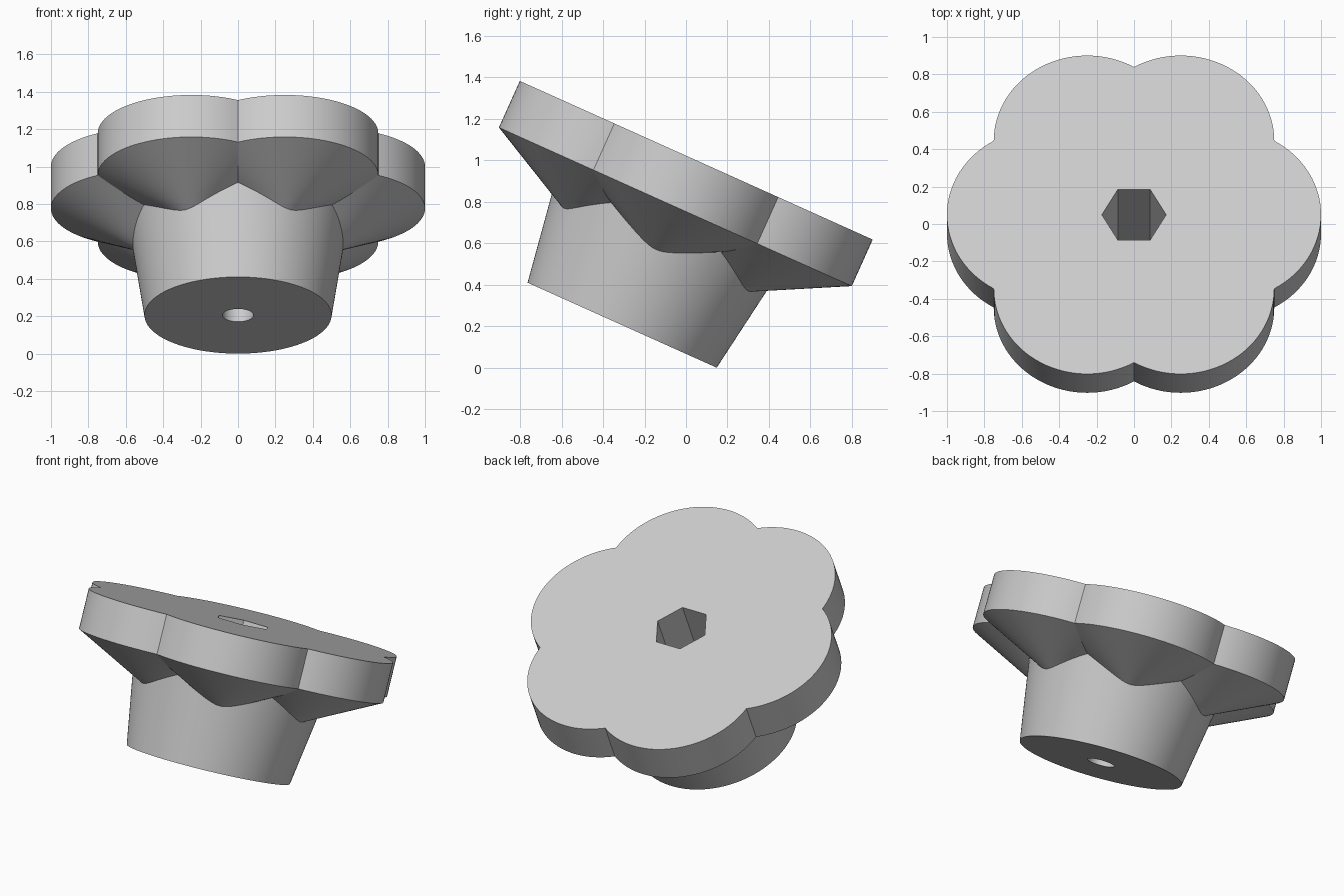
import bpy
import bmesh
import math
from mathutils import Matrix

cube = bpy.data.objects.get("Cube")
if cube:
    bpy.data.objects.remove(cube, do_unlink=True)

SEGMENTS = 192          # multiple of 12, so notches and hex corners are hit
PETAL = 0.5             # petal radius, and its distance from the axis
PLATE_LOW, PLATE_TOP = 0.626, 0.872
APEX = 0.367            # height of the cone tip under each petal
SLOPE = (PLATE_LOW - APEX) / PETAL
STEM, FLARE = 0.5, 0.157
HOLE, HEX, HEX_FLOOR = 0.083, 0.172, 0.15
CONE_RINGS = 10


def petal_angle(a):
    """Angle from the centre line of the nearest petal."""
    step = math.pi / 3
    return a - step * round(a / step)


def outline(a):
    return 2 * PETAL * math.cos(petal_angle(a))


def underside(a, r):
    """Height of the cone under the nearest petal."""
    d = petal_angle(a)
    return APEX + SLOPE * math.hypot(r * math.cos(d) - PETAL, r * math.sin(d))


def junction(a):
    """Radius where the flared stem meets the petal cone."""
    low, high = STEM, 0.7
    for _ in range(40):
        r = (low + high) / 2
        if (r - STEM) / FLARE < underside(a, r):
            low = r
        else:
            high = r
    return low


def hexagon(a):
    step = math.pi / 3
    return HEX * math.cos(step / 2) / math.cos(a % step - step / 2)


def section(a):
    """Closed (radius, height) section of the knob at one angle."""
    pts = [(HOLE, 0), (STEM, 0)]
    inner, outer = junction(a), outline(a)
    for i in range(CONE_RINGS + 1):
        r = inner + (outer - inner) * i / CONE_RINGS
        pts.append((r, underside(a, r)))
    pts += [(outer, PLATE_TOP), (hexagon(a), PLATE_TOP),
            (hexagon(a), HEX_FLOOR), (HOLE, HEX_FLOOR)]
    return pts


# Sweep the section round the axis
bm = bmesh.new()
columns = []
for s in range(SEGMENTS):
    a = math.tau * s / SEGMENTS
    columns.append([bm.verts.new((r * math.cos(a), r * math.sin(a), h))
                    for r, h in section(a)])
count = len(columns[0])
for s in range(SEGMENTS):
    here, after = columns[s], columns[(s + 1) % SEGMENTS]
    for i in range(count):
        j = (i + 1) % count
        bm.faces.new((here[i], after[i], after[j], here[j]))
bmesh.ops.recalc_face_normals(bm, faces=bm.faces)

# Lean the knob so that it rests on the rim of its stem
bm.transform(Matrix.Translation((0, -0.308, 0.205))
             @ Matrix.Rotation(math.radians(-24.2), 4, 'X'))
mesh = bpy.data.meshes.new("petal_knob")
bm.to_mesh(mesh)
bm.free()
knob = bpy.data.objects.new("petal_knob", mesh)
bpy.context.collection.objects.link(knob)

# Plain grey plastic
grey = bpy.data.materials.new("light_grey")
grey.use_nodes = True
colour = (0.6, 0.6, 0.6, 1)
grey.diffuse_color = colour
grey.node_tree.nodes["Principled BSDF"].inputs["Base Color"].default_value = colour
mesh.materials.append(grey)

bpy.ops.object.select_all(action='DESELECT')
knob.select_set(True)
bpy.context.view_layer.objects.active = knob
bpy.ops.object.shade_smooth_by_angle(angle=math.radians(25))
